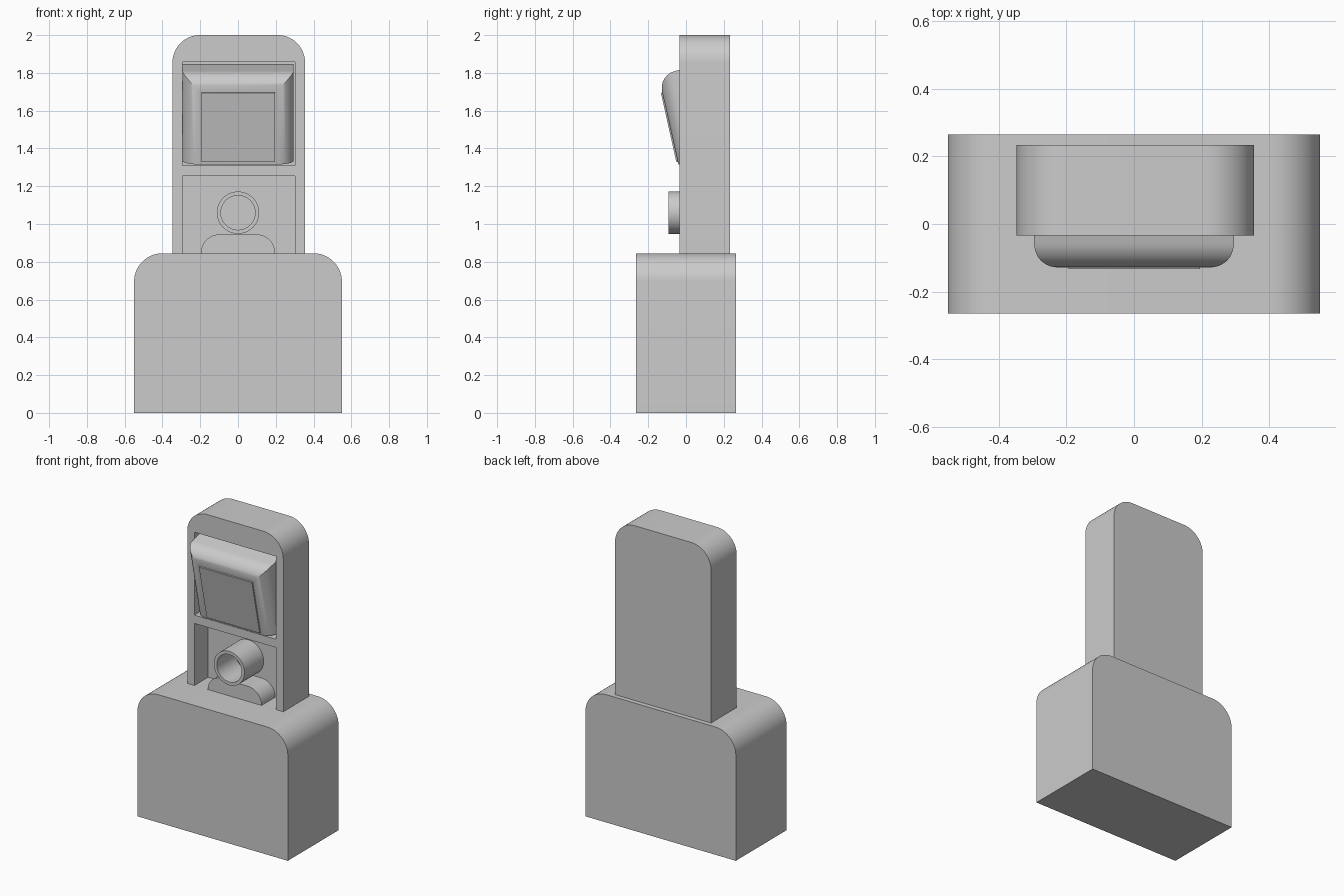
import bpy, bmesh
from math import sin, cos, pi, radians
from mathutils import Matrix

if "Cube" in bpy.data.objects:
    bpy.data.objects.remove(bpy.data.objects["Cube"])


def make_object(name, bm, smooth=True):
    bmesh.ops.recalc_face_normals(bm, faces=bm.faces)
    mesh = bpy.data.meshes.new(name)
    bm.to_mesh(mesh)
    bm.free()
    ob = bpy.data.objects.new(name, mesh)
    bpy.context.collection.objects.link(ob)
    bpy.ops.object.select_all(action='DESELECT')
    ob.select_set(True)
    bpy.context.view_layer.objects.active = ob
    if smooth:
        bpy.ops.object.shade_smooth_by_angle(angle=radians(30))
    return ob


def arch(name, x0, x1, y0, y1, z0, z1, r, n=14):
    """Block with its two upper corners rounded, extruded along y."""
    pts = [(x0, z0), (x1, z0)]
    for cx, start in ((x1 - r, 0), (x0 + r, pi / 2)):
        for i in range(n + 1):
            a = start + i / n * pi / 2
            pts.append((cx + r * cos(a), z1 - r + r * sin(a)))
    bm = bmesh.new()
    face = bm.faces.new([bm.verts.new((x, y0, z)) for x, z in pts])
    out = bmesh.ops.extrude_face_region(bm, geom=[face])['geom']
    bmesh.ops.translate(bm, vec=(0, y1 - y0, 0),
                        verts=[g for g in out if isinstance(g, bmesh.types.BMVert)])
    return make_object(name, bm)


def box_bm(x0, x1, y0, y1, z0, z1):
    bm = bmesh.new()
    m = Matrix.Translation(((x0 + x1) / 2, (y0 + y1) / 2, (z0 + z1) / 2))
    bmesh.ops.create_cube(bm, size=1, matrix=m @ Matrix.Diagonal((x1 - x0, y1 - y0, z1 - z0, 1)))
    return bm


def carve(ob, x0, x1, y0, y1, z0, z1):
    cutter = make_object("recess_cutter", box_bm(x0, x1, y0, y1, z0, z1), False)
    cutter.hide_render = True
    mod = ob.modifiers.new("recess", 'BOOLEAN')
    mod.operation, mod.solver, mod.object = 'DIFFERENCE', 'EXACT', cutter
    bpy.context.view_layer.objects.active = ob
    bpy.ops.object.modifier_apply(modifier=mod.name)
    bpy.data.objects.remove(cutter)


FRONT, WALL, BACK = -0.034, 0.108, 0.234

# Base block
arch("base", -0.55, 0.55, -0.265, 0.265, 0, 0.845, 0.15)

# Upright housing with an upper and a lower recess
housing = arch("housing", -0.347, 0.355, FRONT, BACK, 0.845, 2.0, 0.145)
carve(housing, -0.295, 0.303, -0.3, WALL, 1.31, 1.858)
carve(housing, -0.295, 0.303, -0.3, WALL, 0.7, 1.255)

# Rounded cradle below the tube
arch("tube_cradle", -0.197, 0.197, FRONT - 0.001, WALL + 0.02, 0.84, 0.945, 0.1)

# Hollow tube: spun cross-section of outer wall, rim, bore and bore floor
bm = bmesh.new()
rings = []
N = 48
for r, y in ((0.112, WALL + 0.01), (0.112, -0.092), (0.091, -0.092), (0.091, WALL - 0.003)):
    rings.append([bm.verts.new((r * cos(2 * pi * i / N), y, 1.06 + r * sin(2 * pi * i / N)))
                  for i in range(N)])
for a, b in zip(rings, rings[1:]):
    for i in range(N):
        j = (i + 1) % N
        bm.faces.new((a[i], a[j], b[j], b[i]))
bm.faces.new(rings[0])
bm.faces.new(rings[-1])
make_object("tube", bm)

# Tilted screen: local origin at its lower front edge
tilt = Matrix.Translation((0, -0.04, 1.315)) @ Matrix.Rotation(radians(12.6), 4, 'X')
bm = box_bm(-0.295, 0.295, 0, 0.25, 0, 0.487)
front_edges = [e for e in bm.edges
               if all(v.co.y < 0.01 for v in e.verts) and any(v.co.z > 0.4 for v in e.verts)]
bmesh.ops.bevel(bm, geom=front_edges, offset=0.092, segments=12, profile=0.5,
                affect='EDGES', clamp_overlap=True)
make_object("screen_body", bm).matrix_world = tilt

# Thin raised panel on the screen face
panel = make_object("screen_panel", box_bm(-0.193, 0.195, -0.008, 0.02, 0.015, 0.39), False)
panel.matrix_world = tilt
